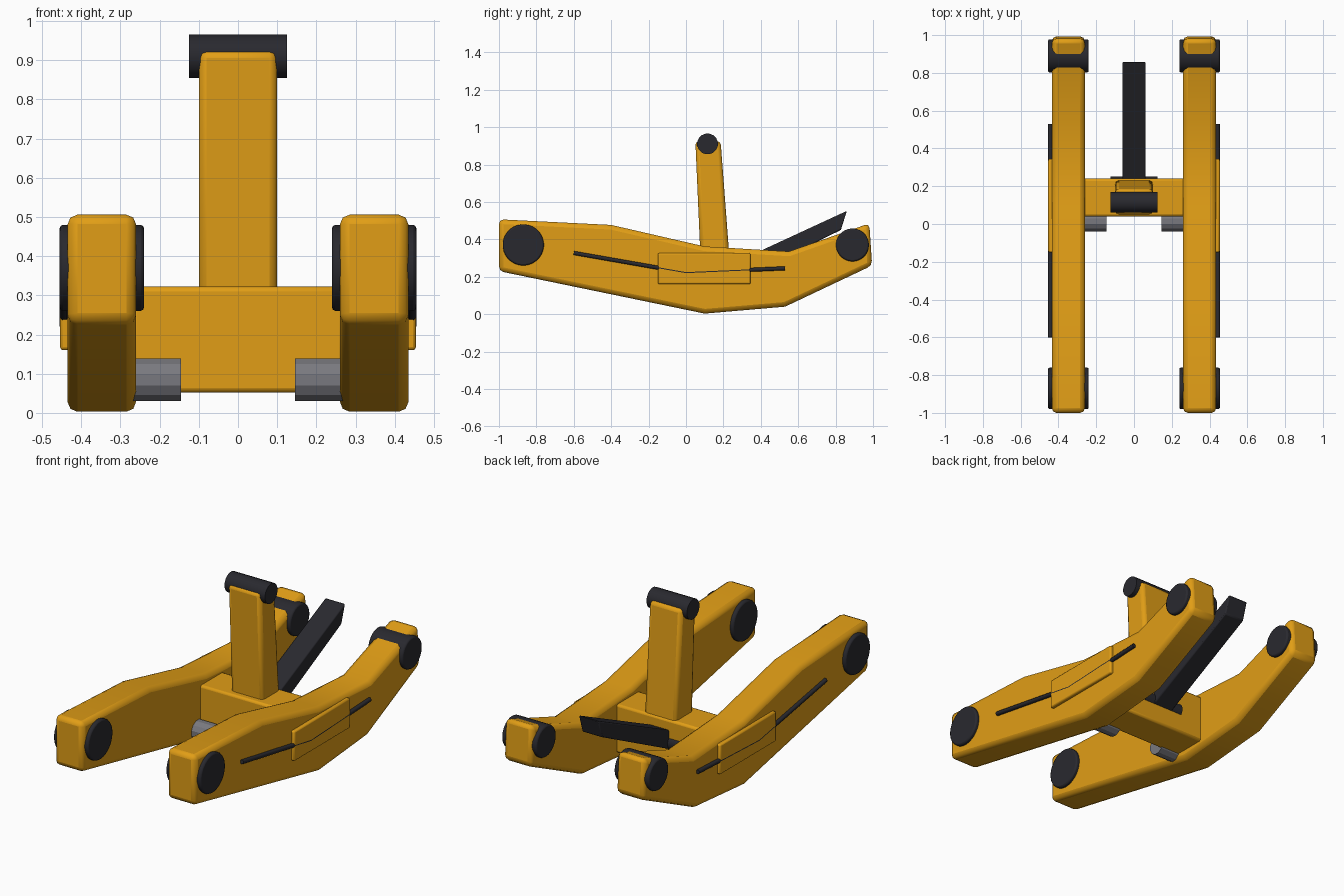
import bpy, bmesh, math
from mathutils import Vector

if "Cube" in bpy.data.objects:
    bpy.data.objects.remove(bpy.data.objects["Cube"])


def material(name, rgb):
    m = bpy.data.materials.new(name)
    m.diffuse_color = (*rgb, 1)
    m.use_nodes = True
    m.node_tree.nodes["Principled BSDF"].inputs["Base Color"].default_value = m.diffuse_color
    return m


YELLOW = material("machine yellow", (0.75, 0.34, 0.008))
DARK = material("dark rubber", (0.022, 0.022, 0.028))
GREY = material("steel grey", (0.19, 0.19, 0.21))


def finish(bm, name, mat, bevel=0, segments=2, smooth=True):
    bmesh.ops.recalc_face_normals(bm, faces=bm.faces)
    me = bpy.data.meshes.new(name)
    bm.to_mesh(me)
    bm.free()
    ob = bpy.data.objects.new(name, me)
    bpy.context.collection.objects.link(ob)
    me.materials.append(mat)
    bpy.ops.object.select_all(action='DESELECT')
    bpy.context.view_layer.objects.active = ob
    ob.select_set(True)
    if bevel:
        mod = ob.modifiers.new("bevel", 'BEVEL')
        mod.width, mod.segments = bevel, segments
        mod.limit_method, mod.angle_limit = 'ANGLE', math.radians(40)
    if smooth:
        bpy.ops.object.shade_smooth_by_angle(angle=math.radians(35))
    return ob


def extrude_profile(name, points, x0, x1, mat, bevel=0):
    """Side outline (y, z) extruded along x."""
    bm = bmesh.new()
    face = bm.faces.new([bm.verts.new((x0, y, z)) for y, z in points])
    geo = bmesh.ops.extrude_face_region(bm, geom=[face])['geom']
    moved = [v for v in geo if isinstance(v, bmesh.types.BMVert)]
    bmesh.ops.translate(bm, verts=moved, vec=(x1 - x0, 0, 0))
    return finish(bm, name, mat, bevel)


def pin(name, x0, x1, y, z, r, mat, sides=32, bevel=0, smooth=True):
    """Round bar lying along x."""
    ring = [(y + r * math.cos(a), z + r * math.sin(a))
            for a in (2 * math.pi * (i + 0.5) / sides for i in range(sides))]
    ob = extrude_profile(name, ring, x0, x1, mat, bevel)
    if not smooth:
        ob.data.shade_flat()
    return ob


def rect(y0, y1, z0, z1):
    return [(y0, z0), (y1, z0), (y1, z1), (y0, z1)]


ARM = [(-1, 0.23), (0.10, 0.003), (0.53, 0.04), (0.995, 0.26), (0.98, 0.485),
       (0.55, 0.335), (0.10, 0.362), (-0.40, 0.477), (-1, 0.507)]
HOSE = [(-0.60, 0.327), (0.0, 0.222), (0.53, 0.245)]

for side, s in (("right", 1), ("left", -1)):
    # Bent side arm with through pins at both ends
    extrude_profile(side + "_arm", ARM, s * 0.26, s * 0.435, YELLOW, 0.025)
    pin(side + "_front_pivot", s * 0.24, s * 0.455, -0.87, 0.37, 0.11, DARK, 32, 0.008)
    pin(side + "_rear_pivot", s * 0.24, s * 0.455, 0.89, 0.37, 0.088, DARK, 32, 0.008)
    # Outer cover plate
    extrude_profile(side + "_cover_plate", rect(-0.15, 0.345, 0.16, 0.327),
                    s * 0.42, s * 0.454, YELLOW, 0.008)
    # Steel stub under the crossbeam
    pin(side + "_stub", s * 0.145, s * 0.28, 0.015, 0.085, 0.056, GREY, 12, smooth=False)
    # Hose running along the outside of the arm
    cu = bpy.data.curves.new(side + "_hose", 'CURVE')
    cu.dimensions = '3D'
    cu.bevel_depth, cu.bevel_resolution, cu.use_fill_caps = 0.012, 1, True
    sp = cu.splines.new('POLY')
    sp.points.add(len(HOSE) - 1)
    for p, (y, z) in zip(sp.points, HOSE):
        p.co = (s * 0.4435, y, z, 1)
    cu.materials.append(DARK)
    bpy.context.collection.objects.link(bpy.data.objects.new(side + "_hose", cu))

# Crossbeam joining the arms
extrude_profile("crossbeam", rect(0.04, 0.24, 0.052, 0.322), -0.27, 0.27, YELLOW, 0.012)

# Leaning, tapered post with its top pin
extrude_profile("post", [(0.082, 0.2), (0.24, 0.2), (0.185, 0.925), (0.05, 0.925)],
                -0.1, 0.1, YELLOW, 0.02)
pin("post_top_pin", -0.125, 0.125, 0.115, 0.91, 0.056, DARK, 16)

# Sloping ram and its base pin on the back of the beam
extrude_profile("ram", [(0.22, 0.15), (0.828, 0.45), (0.86, 0.552), (0.2, 0.247)],
                -0.062, 0.062, DARK, 0.006)
pin("ram_base_pin", -0.125, 0.125, 0.205, 0.19, 0.047, DARK, 16)
